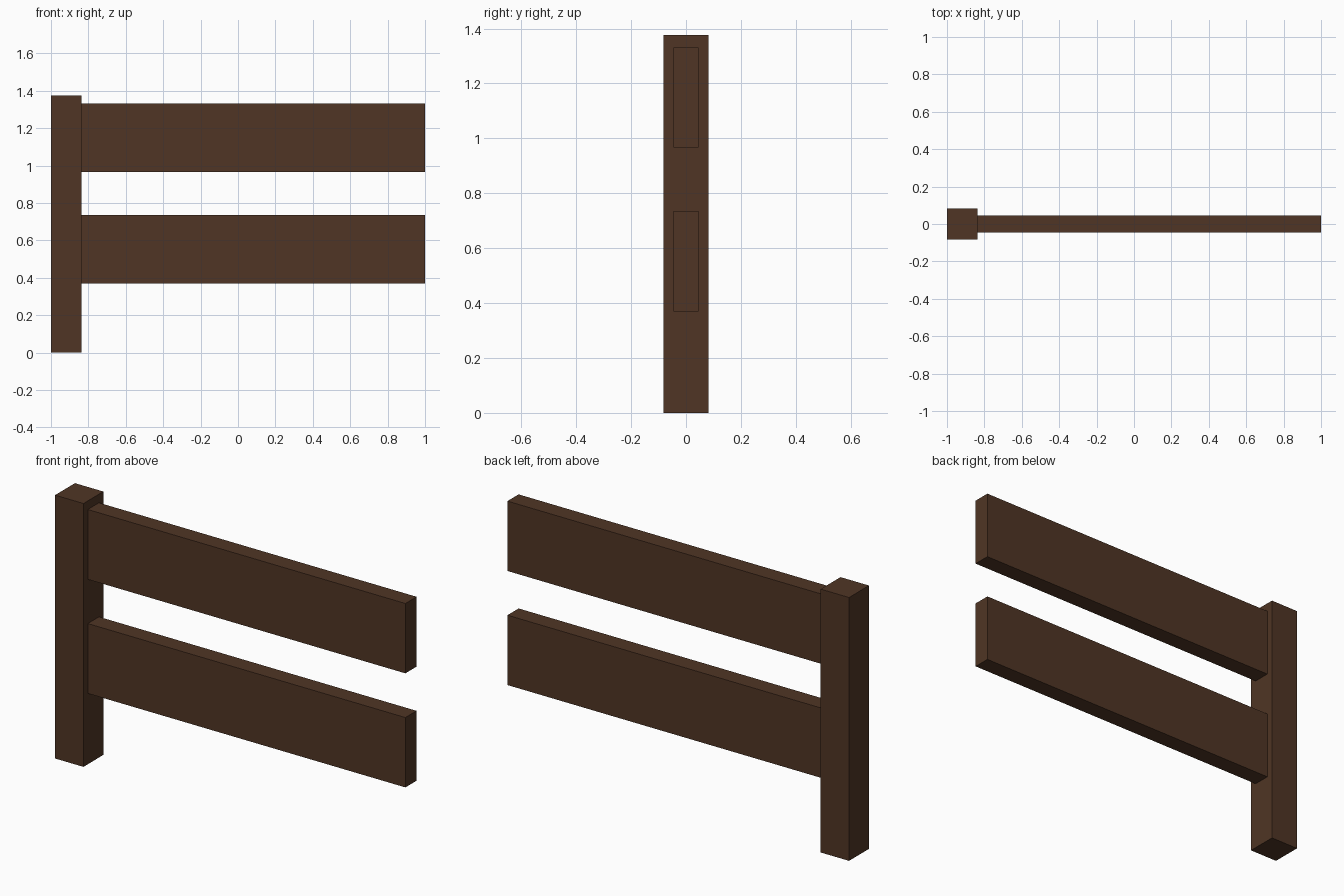
import bpy

if "Cube" in bpy.data.objects:
    bpy.data.objects.remove(bpy.data.objects["Cube"])

wood = bpy.data.materials.new("dark_wood")
wood.diffuse_color = (0.08, 0.036, 0.018, 1)
wood.use_nodes = True
wood.node_tree.nodes["Principled BSDF"].inputs["Base Color"].default_value = wood.diffuse_color


def box(name, x, y, z):
    """Box spanning the given (min, max) range on each axis."""
    spans = (x, y, z)
    bpy.ops.mesh.primitive_cube_add(size=1, location=[(a + b) / 2 for a, b in spans])
    obj = bpy.context.object
    obj.name = name
    obj.scale = [b - a for a, b in spans]
    bpy.ops.object.transform_apply(location=False, rotation=False, scale=True)
    obj.data.materials.append(wood)
    return obj


# Upright post at the left end
POST_RIGHT = -0.836
box("post", (-1, POST_RIGHT), (-0.082, 0.082), (0, 1.376))

# Two horizontal rails butting against the post
for name, bottom in (("lower_rail", 0.37), ("upper_rail", 0.966)):
    box(name, (POST_RIGHT, 1), (-0.046, 0.046), (bottom, bottom + 0.365))
